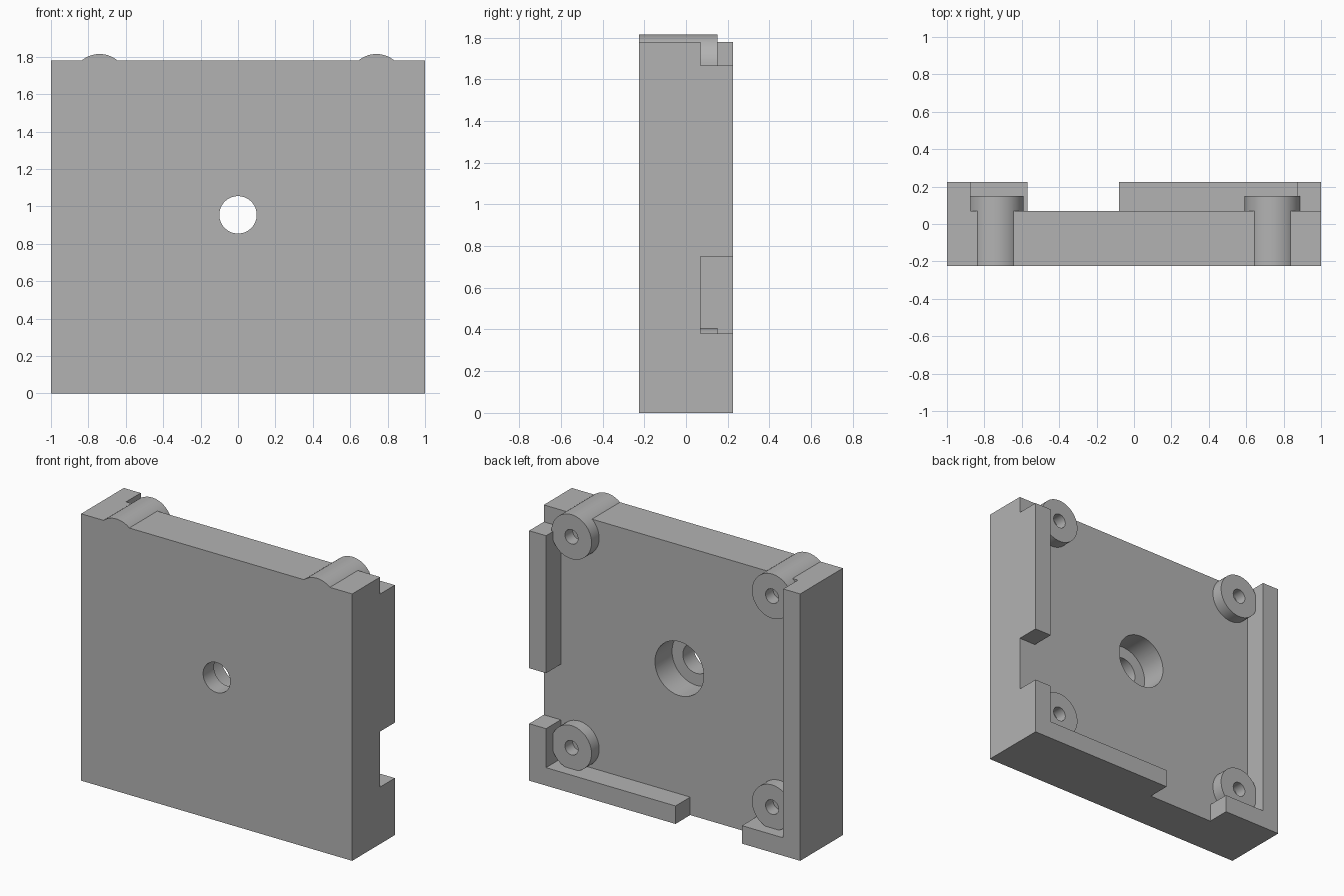
import bpy, math

cube = bpy.data.objects.get("Cube")
if cube:
    bpy.data.objects.remove(cube, do_unlink=True)

FRONT, FLOOR, BACK = -0.225, 0.07, 0.225   # depths of the plate and its rim
HEIGHT, RIM_X, RIM_Z = 1.78, 0.875, 0.12
BOSS_X, BOSS_LOW, BOSS_HIGH, BOSS_R, BOSS_Y = 0.74, 0.26, 1.667, 0.148, 0.15
PAST = 0.1                                 # overshoot of the cutters

grey = bpy.data.materials.new("plain grey")
grey.use_nodes = True
colour = (0.45, 0.45, 0.45, 1)
grey.diffuse_color = colour
grey.node_tree.nodes["Principled BSDF"].inputs["Base Color"].default_value = colour


def box(name, x, y, z):
    bpy.ops.mesh.primitive_cube_add(size=1, location=[sum(s) / 2 for s in (x, y, z)])
    ob = bpy.context.object
    ob.name = name
    ob.scale = [s[1] - s[0] for s in (x, y, z)]
    bpy.ops.object.transform_apply(location=True, rotation=False, scale=True)
    ob.data.materials.append(grey)
    return ob


def rod(name, x, z, radius, y):
    bpy.ops.mesh.primitive_cylinder_add(vertices=64, radius=radius, depth=y[1] - y[0],
                                        location=(x, sum(y) / 2, z),
                                        rotation=(math.pi / 2, 0, 0))
    ob = bpy.context.object
    ob.name = name
    bpy.ops.object.transform_apply(location=True, rotation=True, scale=True)
    ob.data.materials.append(grey)
    return ob


def combine(body, tool, operation):
    mod = body.modifiers.new(tool.name, "BOOLEAN")
    mod.operation, mod.solver, mod.object = operation, "EXACT", tool
    bpy.context.view_layer.objects.active = body
    bpy.ops.object.modifier_apply(modifier=mod.name)
    bpy.data.objects.remove(tool, do_unlink=True)


# Solid block, then the open-topped pocket and the gaps in its rim
body = box("cover_plate", (-1, 1), (FRONT, BACK), (0, HEIGHT))
depth = (FLOOR, BACK + PAST)
for cutter in (
    ("pocket", (-RIM_X, RIM_X), (RIM_Z, HEIGHT + PAST)),
    ("side_gap", (RIM_X - PAST, 1 + PAST), (0.38, 0.75)),
    ("top_corner_gap", (RIM_X - PAST, 1 + PAST), (BOSS_HIGH, HEIGHT + PAST)),
    ("bottom_gap", (-0.57, -0.08), (-PAST, RIM_Z + PAST)),
):
    name, x, z = cutter
    combine(body, box(name, x, depth, z), "DIFFERENCE")

# Screw bosses; the upper pair bulges through the top edge
for side in (-1, 1):
    for z, start in ((BOSS_LOW, 0), (BOSS_HIGH, FRONT)):
        combine(body, rod("boss", side * BOSS_X, z, BOSS_R, (start, BOSS_Y)), "UNION")
for side in (-1, 1):
    for z in (BOSS_LOW, BOSS_HIGH):
        combine(body, rod("screw_hole", side * BOSS_X, z, 0.048, (FLOOR, BACK + PAST)),
                "DIFFERENCE")

# Central through hole with a wide counterbore at the back
combine(body, rod("centre_hole", 0, 0.955, 0.1, (FRONT - PAST, BACK)), "DIFFERENCE")
combine(body, rod("counterbore", 0, 0.955, 0.18, (-0.11, BACK)), "DIFFERENCE")

# Smooth round walls, crisp edges
bpy.ops.object.select_all(action="DESELECT")
body.select_set(True)
bpy.context.view_layer.objects.active = body
bpy.ops.object.shade_smooth_by_angle(angle=math.radians(25))
